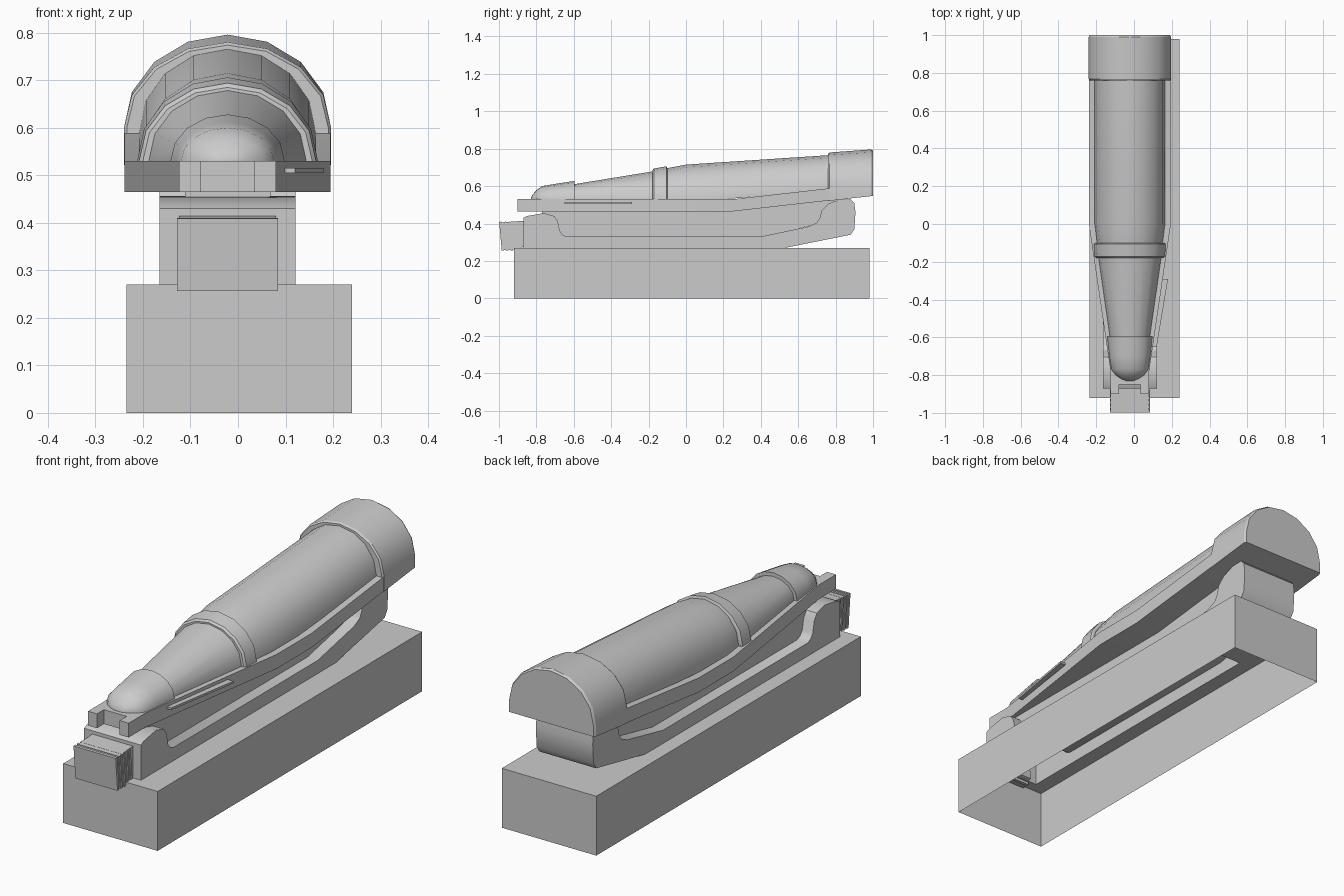
import bpy, bmesh, math

if "Cube" in bpy.data.objects:
    bpy.data.objects.remove(bpy.data.objects["Cube"])

CX = -0.022  # centre line of everything above the plinth


def make(name, verts, faces):
    mesh = bpy.data.meshes.new(name)
    mesh.from_pydata(verts, [], faces)
    bm = bmesh.new()
    bm.from_mesh(mesh)
    bmesh.ops.recalc_face_normals(bm, faces=bm.faces)
    bm.to_mesh(mesh)
    bm.free()
    ob = bpy.data.objects.new(name, mesh)
    bpy.context.collection.objects.link(ob)
    return ob


def loft(name, rings, skip=()):
    """Skin a row of equal-length rings; skip leaves out side strips."""
    n = len(rings[0])
    verts = [p for r in rings for p in r]
    faces = [tuple(range(n)), tuple(range(len(verts) - n, len(verts)))]
    for i in range(len(rings) - 1):
        for j in range(n):
            if j not in skip:
                k = (j + 1) % n
                faces.append((i * n + j, i * n + k, i * n + n + k, i * n + n + j))
    return make(name, verts, faces)


def prism(name, profile, x0, x1, skip=()):
    """Extrude a side profile (y, z) across x."""
    return loft(name, [[(x, y, z) for y, z in profile] for x in (x0, x1)], skip)


def deck(y):
    """Underside height of the carrying deck; it rises towards the back."""
    return 0.465 + max(0, y - 0.25) * 0.113


def arch(y, half, top, base, spring, n=8):
    """Half-ellipse cross-section on short vertical sides."""
    pts = [(CX + half, y, base)]
    for i in range(n + 1):
        a = math.pi * i / n
        pts.append((CX + half * math.cos(a), y, spring + (top - spring) * math.sin(a)))
    return pts + [(CX - half, y, base)]


def barrel(name, stations):
    return loft(name, [arch(y, w, t, deck(y) + 0.05, deck(y) + 0.066)
                       for y, w, t in stations])


# Plinth: open underneath, with an opening where the cradle sits
px0, px1, py0, py1, h = -0.235, 0.24, -0.92, 0.98, 0.27
rect = lambda a, b, c, d, z: [(a, c, z), (b, c, z), (b, d, z), (a, d, z)]
rings = (rect(px0, px1, py0, py1, 0) + rect(px0, px1, py0, py1, h)
         + rect(CX - 0.143, CX + 0.143, -0.87, 0.53, h))
make("plinth", rings, [(r + j, r + (j + 1) % 4, r + 4 + (j + 1) % 4, r + 4 + j)
                       for r in (0, 4) for j in range(4)])

# Cradle with raised front shoulder and curled-up back
cradle = [(-0.87, 0.27), (-0.87, 0.43), (-0.85, 0.44), (-0.76, 0.456), (-0.705, 0.44),
          (-0.685, 0.41), (-0.675, 0.36), (-0.66, 0.34), (-0.64, 0.33), (0.40, 0.33),
          (0.66, 0.385), (0.70, 0.405), (0.715, 0.43), (0.725, 0.47), (0.76, 0.505),
          (0.82, 0.528), (0.88, 0.53), (0.90, 0.51), (0.906, 0.46), (0.90, 0.37),
          (0.88, 0.34), (0.53, 0.27)]
prism("cradle", cradle, CX - 0.143, CX + 0.143, skip=(len(cradle) - 1,))

# Narrow core between cradle and deck
prism("core", [(-0.77, 0.325), (-0.77, 0.48), (0.25, 0.48), (0.80, 0.54),
               (0.80, 0.42), (0.40, 0.325)], CX - 0.09, CX + 0.09)

# Ribbed block at the front of the cradle
prism("front_block", [(-0.995, 0.405), (-0.865, 0.415), (-0.86, 0.28), (-0.90, 0.262),
                      (-0.98, 0.258)], CX - 0.102, CX + 0.102)
for i in range(5):
    y = -0.999 + i * 0.024
    prism("front_block_rib", [(y, 0.409), (y + 0.012, 0.41), (y + 0.026, 0.257),
                              (y + 0.014, 0.256)], CX - 0.106, CX + 0.106)

# Deck that carries the barrel, and its two front prongs
loft("deck", [[(CX - w, y, deck(y)), (CX + w, y, deck(y)),
               (CX + w, y, deck(y) + 0.065), (CX - w, y, deck(y) + 0.065)]
              for y, w in ((-0.85, 0.102), (-0.78, 0.102), (0, 0.217),
                           (0.25, 0.217), (0.78, 0.217))])
for s in (-1, 1):
    prism("deck_prong", [(-0.90, 0.465), (-0.90, 0.53), (-0.85, 0.53), (-0.85, 0.465)],
          CX + s * 0.057, CX + s * 0.102)

# Thin rail on the right side of the deck
loft("side_rail", [[(x - 0.02, y, 0.505), (x + 0.008, y, 0.505),
                    (x + 0.008, y, 0.515), (x - 0.02, y, 0.515)]
                   for x, y in ((0.112, -0.65), (0.172, -0.29))])

# Barrel sections from nose to back
barrel("nose", [(-0.83, 0.02, 0.537), (-0.82, 0.045, 0.555), (-0.80, 0.075, 0.578),
                (-0.77, 0.098, 0.60), (-0.70, 0.108, 0.612), (-0.595, 0.12, 0.628)])
barrel("front_barrel", [(-0.60, 0.105, 0.61), (-0.17, 0.167, 0.68)])
barrel("middle_ring", [(-0.18, 0.178, 0.685), (-0.172, 0.186, 0.694),
                       (-0.105, 0.19, 0.706), (-0.10, 0.183, 0.695)])
barrel("main_barrel", [(-0.11, 0.172, 0.694), (0, 0.186, 0.715), (0.77, 0.186, 0.766)])

# Back cap reaching down to the deck underside
loft("back_cap", [arch(y, w, t, deck(y) - 0.002, 0.60) for y, w, t in
                  ((0.76, 0.212, 0.774), (0.768, 0.218, 0.780),
                   (0.99, 0.218, 0.796), (1.0, 0.212, 0.79))])

# Smooth the curved parts, keep the hard edges
bpy.ops.object.select_all(action='SELECT')
bpy.context.view_layer.objects.active = bpy.data.objects["plinth"]
bpy.ops.object.shade_smooth_by_angle(angle=math.radians(30))
